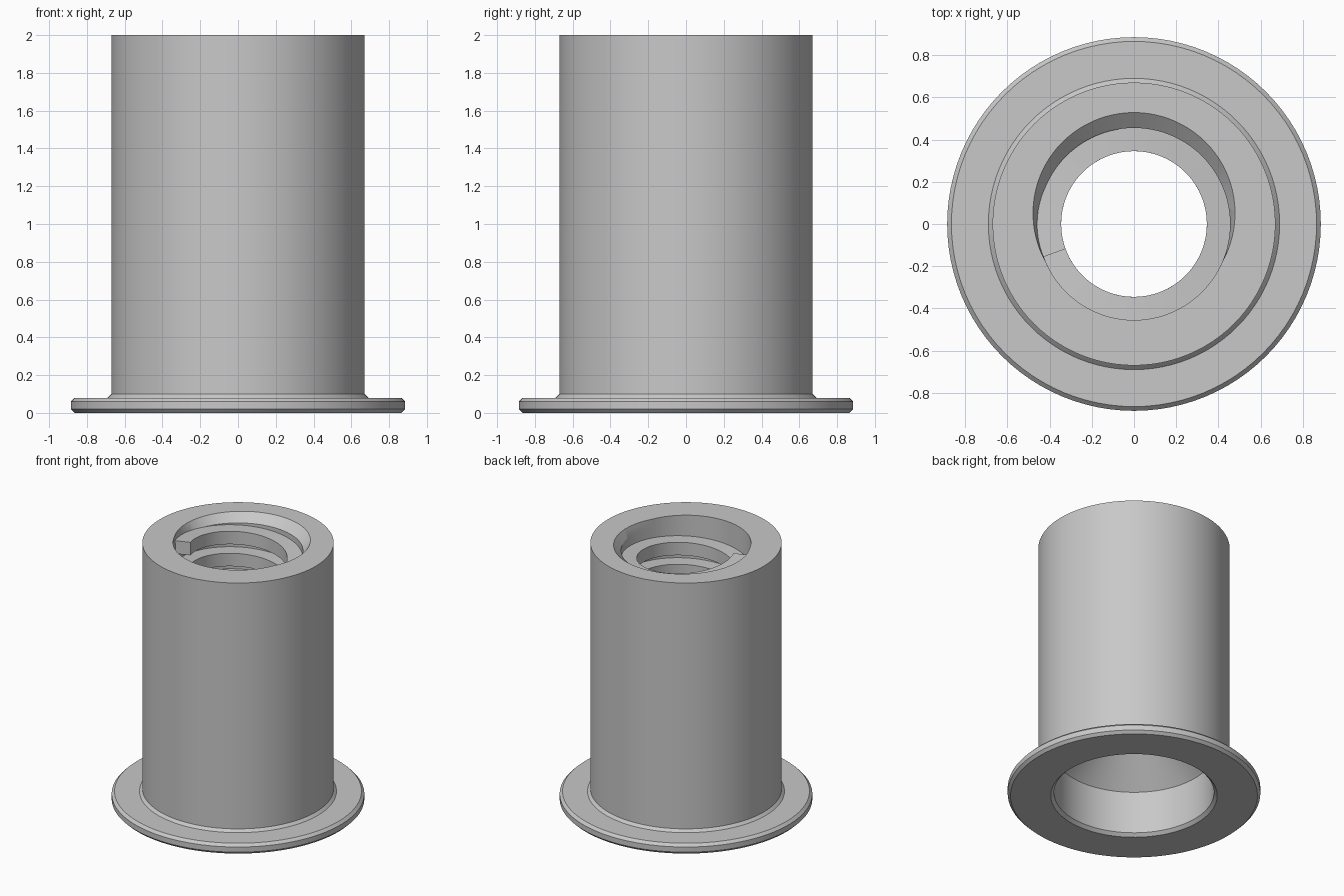
import bpy, bmesh, math

old = bpy.data.objects.get("Cube")
if old:
    bpy.data.objects.remove(old, do_unlink=True)

grey = bpy.data.materials.new("metal grey")
grey.use_nodes = True
colour = (0.58, 0.58, 0.58, 1)
grey.diffuse_color = colour
grey.node_tree.nodes["Principled BSDF"].inputs["Base Color"].default_value = colour

SEG = 96
ROOT, CREST = 0.455, 0.345
PITCH, TOOTH = 0.17, 0.10


def finish(name, bm):
    bmesh.ops.recalc_face_normals(bm, faces=bm.faces)
    mesh = bpy.data.meshes.new(name)
    bm.to_mesh(mesh)
    bm.free()
    mesh.materials.append(grey)
    obj = bpy.data.objects.new(name, mesh)
    bpy.context.collection.objects.link(obj)
    bpy.ops.object.select_all(action='DESELECT')
    obj.select_set(True)
    bpy.context.view_layer.objects.active = obj
    bpy.ops.object.shade_smooth_by_angle(angle=math.radians(25))
    return obj


def bridge(bm, rings, closed):
    count = len(rings[0])
    pairs = list(zip(rings, rings[1:]))
    if closed:
        pairs.append((rings[-1], rings[0]))
    for a, b in pairs:
        for i in range(count):
            j = (i + 1) % count
            bm.faces.new((a[i], a[j], b[j], b[i]))


def polar(r, a, z):
    return (r * math.cos(a), r * math.sin(a), z)


# Flanged sleeve: one closed section turned round the axis
def section(a):
    # the thread run-out widens the mouth on one side
    flare = 0.073 * max(0, (math.sin(a) + 0.4) / 1.4)
    return [(0.583, 0), (0.865, 0), (0.885, 0.02), (0.885, 0.06),
            (0.865, 0.08), (0.69, 0.08), (0.67, 0.10), (0.67, 2),
            (ROOT + flare, 2), (ROOT, 1.94), (ROOT, 0.565),
            (CREST, 0.565), (0.56, 0.35), (0.56, 0.023)]


bm = bmesh.new()
rings = []
for k in range(SEG):
    a = math.tau * k / SEG
    rings.append([bm.verts.new(polar(r, a, z)) for r, z in section(a)])
bridge(bm, rings, True)
finish("flanged_sleeve", bm)

# Square internal thread: a rectangular ridge swept along a helix
bm = bmesh.new()
rings = []
end_angle = math.radians(200)
top_z = 1.96
steps = int((top_z - 0.56) / PITCH * SEG)
for k in range(steps + 1):
    a = end_angle - math.tau * k / SEG
    hi = top_z - PITCH * k / SEG
    lo = max(hi - TOOTH, 0.555)
    rings.append([bm.verts.new(polar(r, a, z)) for r, z in
                  [(CREST, lo), (CREST, hi), (ROOT + 0.01, hi), (ROOT + 0.01, lo)]])
bridge(bm, rings, False)
bm.faces.new(rings[0])
bm.faces.new(rings[-1])
finish("internal_thread", bm)
